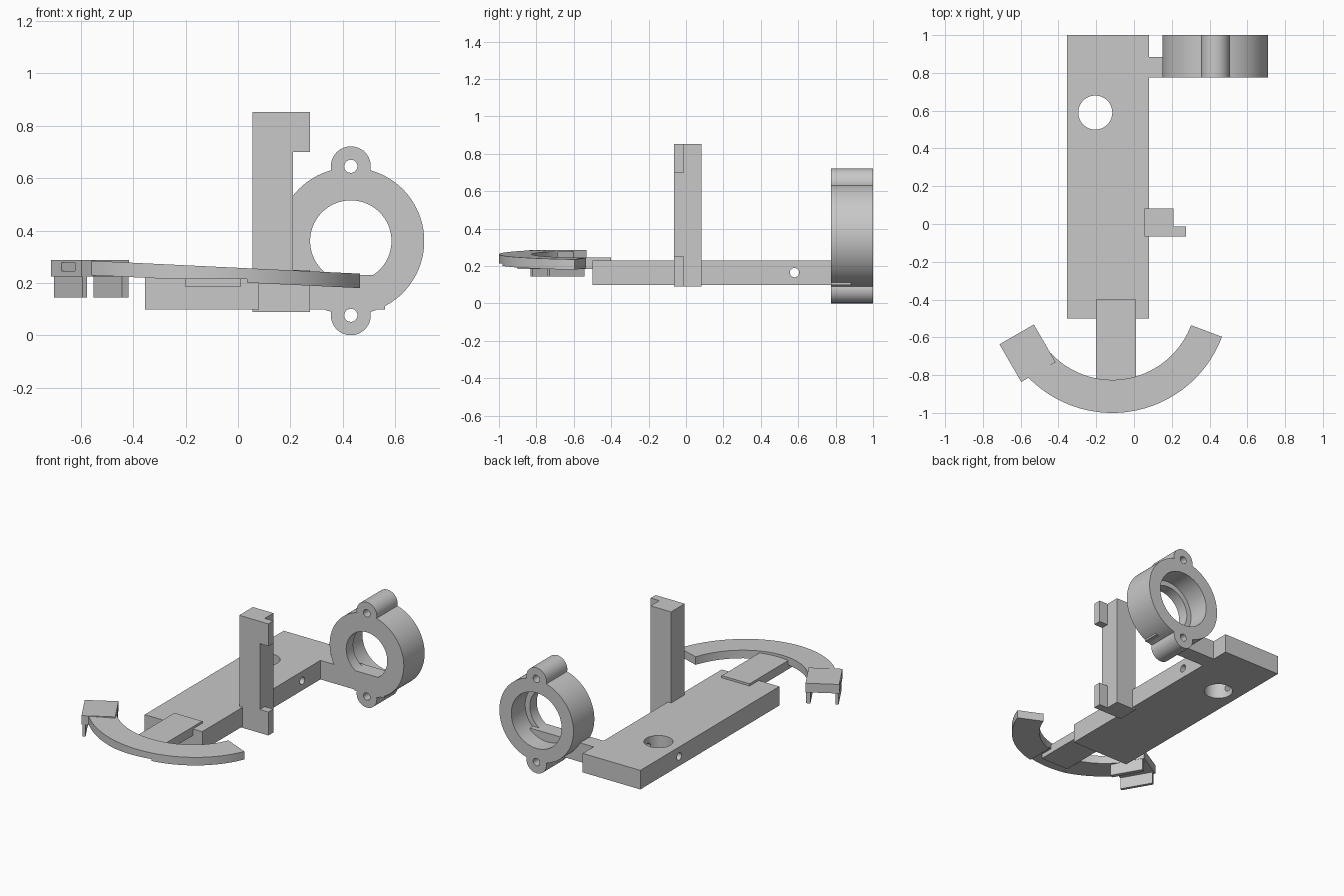
import bpy, bmesh, math
from mathutils import Matrix, Vector

cube = bpy.data.objects.get("Cube")
if cube:
    bpy.data.objects.remove(cube, do_unlink=True)

grey = bpy.data.materials.new("plain_grey")
grey.use_nodes = True
grey.diffuse_color = (0.58, 0.58, 0.58, 1)
grey.node_tree.nodes["Principled BSDF"].inputs["Base Color"].default_value = grey.diffuse_color


def finish(name, bm):
    bmesh.ops.recalc_face_normals(bm, faces=bm.faces)
    mesh = bpy.data.meshes.new(name)
    bm.to_mesh(mesh)
    bm.free()
    mesh.materials.append(grey)
    obj = bpy.data.objects.new(name, mesh)
    bpy.context.collection.objects.link(obj)
    return obj


def box(name, x, y, z, frame=Matrix()):
    """Box from (min, max) pairs, placed by an optional frame."""
    bm = bmesh.new()
    bmesh.ops.create_cube(bm, size=1)
    for v in bm.verts:
        v.co = frame @ Vector([a + (b - a) * (c + 0.5) for (a, b), c in zip((x, y, z), v.co)])
    return finish(name, bm)


def cylinder(name, center, radius, length, axis, sides=64):
    bm = bmesh.new()
    turn = {"X": Matrix.Rotation(math.pi / 2, 4, "Y"),
            "Y": Matrix.Rotation(math.pi / 2, 4, "X"), "Z": Matrix()}[axis]
    bmesh.ops.create_cone(bm, cap_ends=True, segments=sides, radius1=radius, radius2=radius,
                          depth=length, matrix=Matrix.Translation(center) @ turn)
    return finish(name, bm)


def combine(target, tool, operation):
    mod = target.modifiers.new(operation, "BOOLEAN")
    mod.operation = operation
    mod.solver = "EXACT"
    mod.object = tool
    bpy.context.view_layer.objects.active = target
    bpy.ops.object.modifier_apply(modifier=mod.name)
    bpy.data.objects.remove(tool, do_unlink=True)


# Base plate with a vertical hole and a cross hole
base = box("base_plate", (-0.355, 0.08), (-0.5, 1.0), (0.10, 0.23))
combine(base, cylinder("cutter", (-0.205, 0.59, 0.16), 0.09, 0.5, "Z"), "DIFFERENCE")
combine(base, cylinder("cutter", (-0.14, 0.58, 0.165), 0.025, 0.8, "X", 32), "DIFFERENCE")

# Ring holder: stepped bore, two lugs, connecting bar
RX, RZ, FRONT, BACK = 0.43, 0.36, 0.775, 1.0
MID, DEPTH = (FRONT + BACK) / 2, BACK - FRONT
LUGS = (0.645, 0.077)
ring = cylinder("ring_holder", (RX, MID, RZ), 0.28, DEPTH, "Y", 96)
for z in LUGS:
    combine(ring, cylinder("lug", (RX, MID, z), 0.076, DEPTH, "Y", 48), "UNION")
combine(ring, cylinder("cutter", (RX, MID, RZ), 0.155, 1, "Y", 96), "DIFFERENCE")
combine(ring, cylinder("cutter", (RX, 1.1, RZ), 0.19, 0.5, "Y", 96), "DIFFERENCE")
combine(ring, box("bar", (0.08, 0.56), (FRONT, 0.883), (0.10, 0.23)), "UNION")
for z in LUGS:
    combine(ring, cylinder("cutter", (RX, MID, z), 0.025, 1, "Y", 32), "DIFFERENCE")

# Upright post with an upper and a lower side tab
post = box("upright_post", (0.055, 0.21), (-0.065, 0.082), (0.09, 0.852))
for z in ((0.70, 0.852), (0.09, 0.25)):
    combine(post, box("tab", (0.15, 0.275), (-0.065, -0.012), z), "UNION")

# Tongue joining the base to the curved arm
box("tongue", (-0.2, 0.01), (-0.9, -0.4), (0.185, 0.245))

# Curved arm, sloping down towards its free end
bm = bmesh.new()
steps, first, last = 56, math.radians(223), math.radians(339.5)
rings = []
for i in range(steps + 1):
    a = first + (last - first) * i / steps
    section = []
    for r, top in ((0.445, 0), (0.62, 0), (0.62, 1), (0.445, 1)):
        x, y = -0.115 + r * math.cos(a), -0.38 + r * math.sin(a)
        section.append(bm.verts.new((x, y, 0.203 + 0.055 * top - 0.048 * x)))
    rings.append(section)
for a, b in zip(rings, rings[1:]):
    for k in range(4):
        n = (k + 1) % 4
        bm.faces.new((a[k], a[n], b[n], b[k]))
bm.faces.new(rings[0])
bm.faces.new(rings[-1])
arm = finish("curved_arm", bm)
combine(arm, box("cutter", (-0.24, 0.035), (-1.1, -0.6), (0.1, 0.215)), "DIFFERENCE")

# Clip head at the arm end: slotted block with two thin hanging plates
frame = Matrix.Translation((-0.712, -0.637, 0)) @ Matrix.Rotation(math.radians(30), 4, "Z")
head = box("clip_head", (0, 0.21), (-0.23, 0), (0.225, 0.287), frame)
combine(head, box("cutter", (-0.1, 0.4), (-0.18, -0.08), (0.245, 0.278), frame), "DIFFERENCE")
for name, x in (("outer_clip_plate", (0.005, 0.025)), ("inner_clip_plate", (0.18, 0.208))):
    box(name, x, (-0.228, -0.012), (0.145, 0.235), frame)

# Smooth the round walls and keep the edges crisp
for obj in (base, ring, arm):
    bpy.ops.object.select_all(action="DESELECT")
    obj.select_set(True)
    bpy.context.view_layer.objects.active = obj
    bpy.ops.object.shade_smooth_by_angle(angle=math.radians(30))
